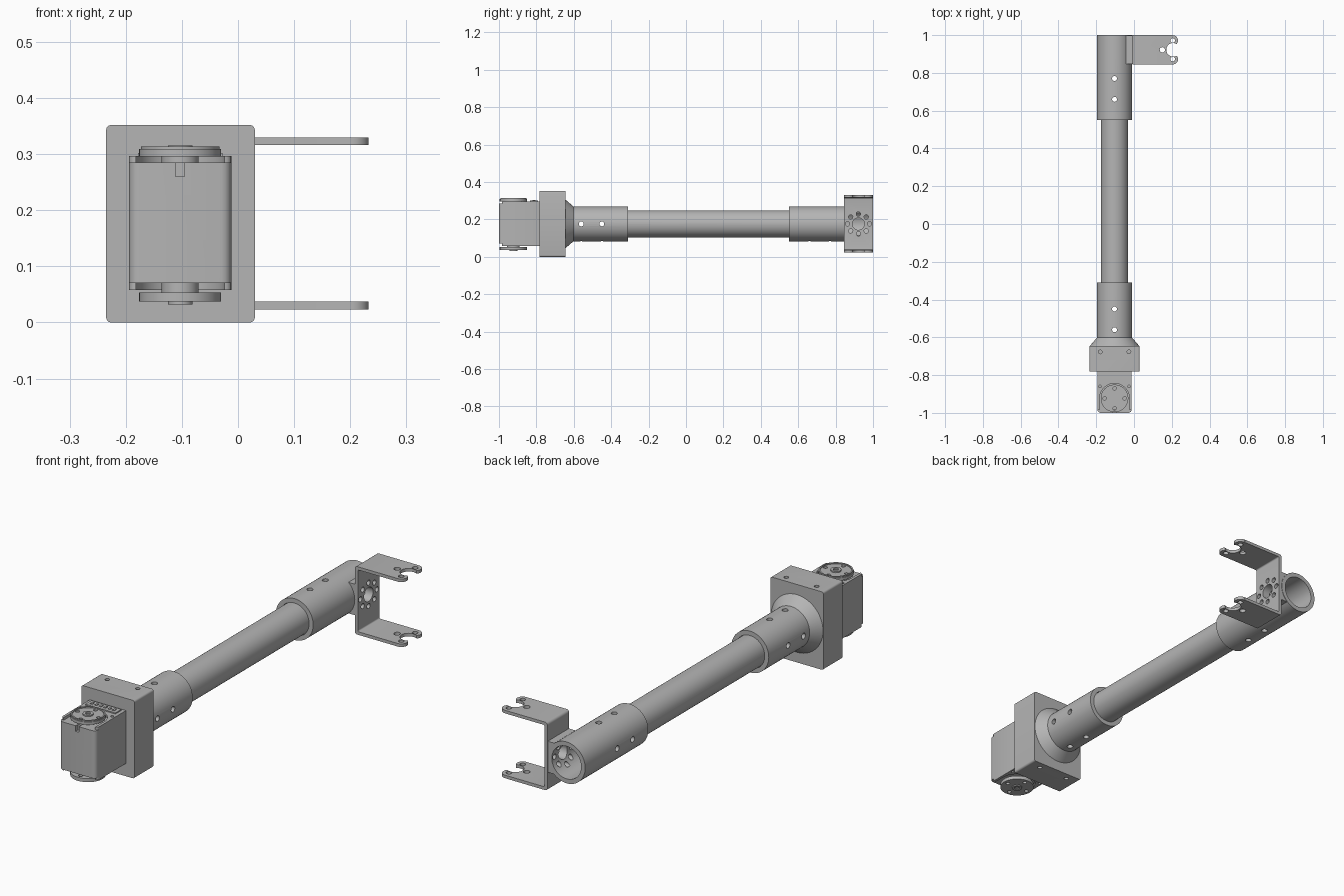
import bpy, bmesh, math
from mathutils import Matrix, Vector

if "Cube" in bpy.data.objects:
    bpy.data.objects.remove(bpy.data.objects["Cube"], do_unlink=True)

grey = bpy.data.materials.new("plain grey")
grey.use_nodes = True
COLOR = (0.46, 0.46, 0.46, 1)
grey.diffuse_color = COLOR
grey.node_tree.nodes["Principled BSDF"].inputs["Base Color"].default_value = COLOR

CX, CZ = -0.103, 0.176      # axis of the long tube
HORN_Y = -0.923             # axis of the motor horns
PLATE_Y = 0.922             # middle of the bracket
TURN = {"X": Matrix.Rotation(math.pi / 2, 4, "Y"),
        "Y": Matrix.Rotation(-math.pi / 2, 4, "X"),
        "Z": Matrix()}


def finish(name, bm):
    mesh = bpy.data.meshes.new(name)
    bmesh.ops.recalc_face_normals(bm, faces=bm.faces)
    bm.to_mesh(mesh)
    bm.free()
    mesh.materials.append(grey)
    obj = bpy.data.objects.new(name, mesh)
    bpy.context.collection.objects.link(obj)
    return obj


def rod(name, axis, center, length, r1, r2=None, sides=48):
    bm = bmesh.new()
    bmesh.ops.create_cone(bm, cap_ends=True, segments=sides, radius1=r1,
                          radius2=r1 if r2 is None else r2, depth=length,
                          matrix=Matrix.Translation(center) @ TURN[axis])
    return finish(name, bm)


def box(name, low, high, round_axis=None, radius=0.0, steps=4):
    low, high = Vector(low), Vector(high)
    bm = bmesh.new()
    bmesh.ops.create_cube(bm, size=1, matrix=Matrix.Translation((low + high) / 2)
                          @ Matrix.Diagonal((*(high - low), 1)))
    if round_axis is not None:
        edges = [e for e in bm.edges
                 if abs((e.verts[0].co - e.verts[1].co).normalized()[round_axis]) > 0.9]
        bmesh.ops.bevel(bm, geom=edges, offset=radius, segments=steps,
                        profile=0.5, affect="EDGES")
    return finish(name, bm)


def activate(obj):
    bpy.ops.object.select_all(action="DESELECT")
    obj.select_set(True)
    bpy.context.view_layer.objects.active = obj


def combine(obj, others, operation="DIFFERENCE"):
    activate(obj)
    for other in others:
        mod = obj.modifiers.new("shape", "BOOLEAN")
        mod.operation, mod.solver, mod.object = operation, "EXACT", other
        bpy.ops.object.modifier_apply(modifier=mod.name)
        bpy.data.objects.remove(other, do_unlink=True)


def drill(axis, center, length, radius, sides=20):
    return rod("cutter", axis, center, length, radius, sides=sides)


# Inner tube and the two sleeves
tube = rod("long_tube", "Y", (CX, 0.125, CZ), 1.41, 0.0725)
front_sleeve = rod("front_sleeve", "Y", (CX, -0.465, CZ), 0.31, 0.0935)
rear_sleeve = rod("rear_sleeve", "Y", (CX, 0.775, CZ), 0.45, 0.0935)
combine(tube, [drill("Y", (CX, 0.125, CZ), 2, 0.061, 48)])
combine(front_sleeve, [drill("Y", (CX, -0.4, CZ), 0.38, 0.0735, 48)])

# Mounting pad between rear sleeve and bracket
pad = box("pad", (-0.08, 0.847, CZ - 0.07), (-0.007, 0.998, CZ + 0.07))
combine(rear_sleeve, [pad], "UNION")
combine(rear_sleeve, [drill("Y", (CX, 0.775, CZ), 0.6, 0.0735, 48)])

# Cross bolt holes
for y in (-0.56, -0.45):
    for part in (front_sleeve, tube):
        combine(part, [drill("Z", (CX, y, CZ), 0.4, 0.013),
                       drill("X", (CX, y, CZ), 0.4, 0.013)])
for y in (0.66, 0.77):
    for part in (rear_sleeve, tube):
        combine(part, [drill("Z", (CX, y, CZ), 0.4, 0.013),
                       drill("X", (CX - 0.1, y, CZ), 0.18, 0.013)])

# Cone and motor mount block
cone = rod("sleeve_cone", "Y", (CX, -0.624, CZ), 0.044, 0.131, 0.0935)
block = box("mount_block", (-0.235, -0.782, 0), (0.03, -0.645, 0.352), 1, 0.009)
for z in (0, 0.352):
    combine(block, [drill("Z", (CX + s * 0.076, -0.677, z), 0.08, 0.01)
                    for s in (-1, 1)])

# Bracket: folded channel with forked arms
bracket = box("bracket", (-0.008, 0.845, 0.023), (0.24, 1, 0.33), 1, 0.012)
combine(bracket, [box("cutter", (0.007, 0.8, 0.037), (0.3, 1.05, 0.316), 1, 0.006),
                  box("cutter", (0.203, 0.8, 0), (0.3, 1.05, 0.4))])
for s in (-1, 1):
    for z in (0.023, 0.316):
        lobe = rod("lobe", "Z", (0.205, PLATE_Y + s * 0.0495, z + 0.007), 0.014, 0.028, sides=32)
        combine(bracket, [lobe], "UNION")
combine(bracket, [drill("Z", (0.207, PLATE_Y, CZ), 0.5, 0.036, 32),
                  drill("Z", (0.15, PLATE_Y, CZ), 0.5, 0.014)])
combine(bracket, [drill("Z", (0.205, PLATE_Y + s * 0.0495, CZ), 0.5, 0.012)
                  for s in (-1, 1)])

# Ring of holes through the bracket web and pad
for part in (bracket, rear_sleeve):
    combine(part, [drill("X", (0, PLATE_Y, CZ), 0.12, 0.032, 32)])
    for i in range(8):
        a = i * math.pi / 4
        combine(part, [drill("X", (0, PLATE_Y + 0.059 * math.cos(a),
                                   CZ + 0.053 * math.sin(a)), 0.12, 0.0115)])

# Motor body with raised rear end caps
motor = box("motor_body", (-0.194, -1, 0.07), (-0.012, -0.76, 0.285), 2, 0.018)
combine(motor, [box("cutter", (CX - 0.008, -1.01, 0.26), (CX + 0.008, -0.982, 0.3))])
for name, low, high in (("motor_top_cap", 0.28, 0.297), ("motor_bottom_cap", 0.058, 0.075)):
    cap = box(name, (-0.194, -0.985, low), (-0.012, -0.77, high), 2, 0.012)
    combine(cap, [drill("Z", (CX, HORN_Y, 0.2), 1, 0.079, 48),
                  box("cutter", (CX - 0.079, -1.1, 0), (CX + 0.079, HORN_Y, 0.4))])
    for sx in (-1, 1):
        combine(cap, [drill("Z", (CX + sx * 0.077, -0.86, 0.2), 1, 0.007, 12)])

# Cable sockets on the top cap
box("socket_plate", (CX - 0.075, -0.835, 0.29), (CX + 0.075, -0.792, 0.302))
for i in range(6):
    x = CX + (i - 2.5) * 0.022
    box("socket_pin", (x - 0.005, -0.822, 0.3), (x + 0.005, -0.805, 0.305))

# Round horns with hub, boss and screw holes
for name, low, high, hub_z, boss_z in (("top_horn", 0.296, 0.309, 0.29, 0.309),
                                       ("bottom_horn", 0.037, 0.053, 0.06, 0.038)):
    rod(name + "_hub", "Z", (CX, HORN_Y, hub_z), 0.024, 0.033)
    horn = rod(name, "Z", (CX, HORN_Y, (low + high) / 2), high - low, 0.073)
    for i in range(4):
        a = i * math.pi / 2
        combine(horn, [drill("Z", (CX + 0.053 * math.cos(a),
                                   HORN_Y + 0.053 * math.sin(a), low), 0.1, 0.009, 16)])
    boss = rod(name + "_boss", "Z", (CX, HORN_Y, boss_z), 0.012, 0.022, sides=32)
    combine(boss, [drill("Z", (CX, HORN_Y, boss_z), 0.1, 0.011)])
rim = rod("top_horn_rim", "Z", (CX, HORN_Y, 0.311), 0.006, 0.07)
combine(rim, [drill("Z", (CX, HORN_Y, 0.311), 0.1, 0.064, 48)])

# Smooth round surfaces, crisp edges
for obj in list(bpy.context.scene.objects):
    if obj.type == "MESH":
        activate(obj)
        bpy.ops.object.shade_smooth_by_angle(angle=math.radians(30))
